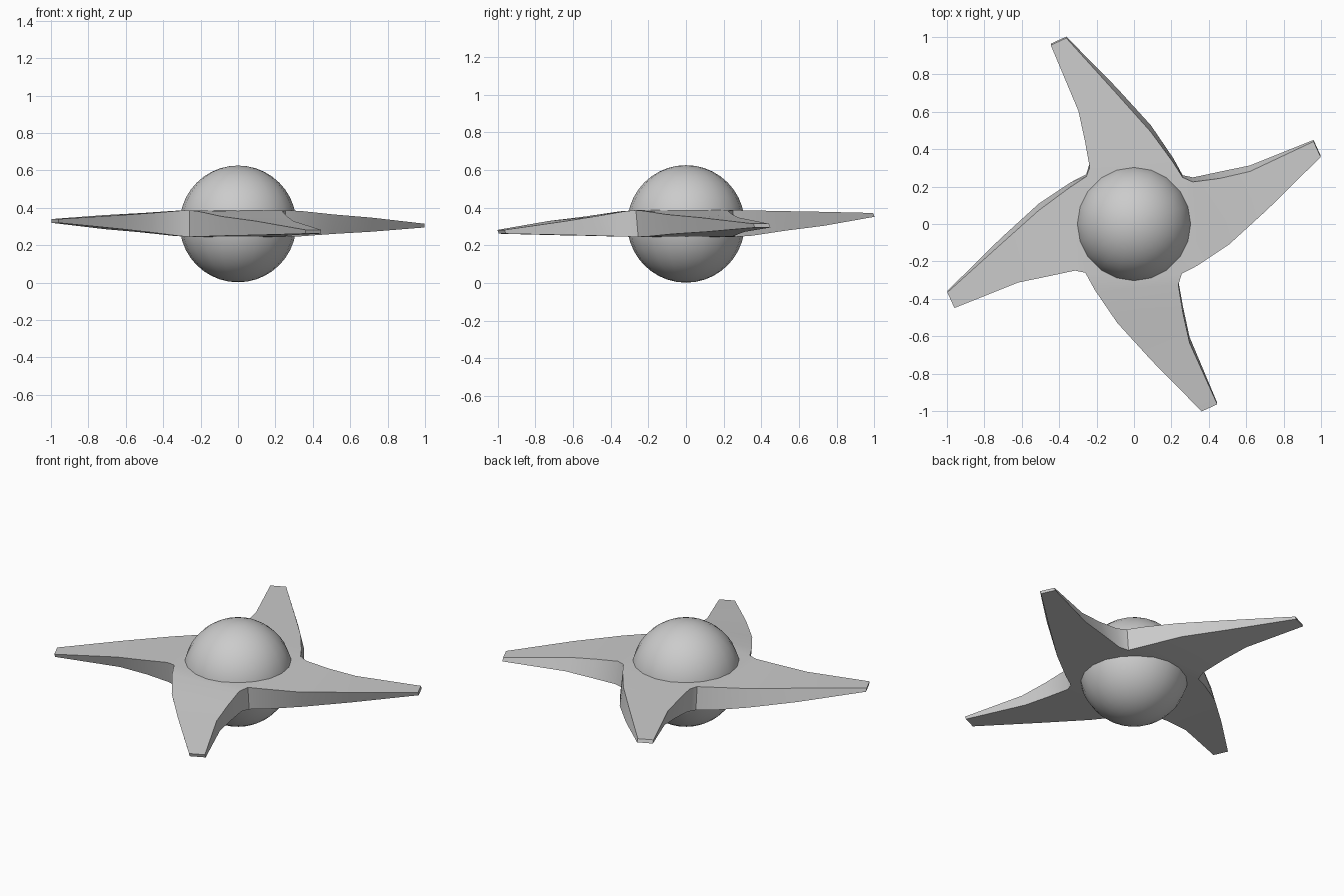
import bpy, bmesh
from math import radians
from mathutils import Matrix

if "Cube" in bpy.data.objects:
    bpy.data.objects.remove(bpy.data.objects["Cube"])

# Central ball
bpy.ops.mesh.primitive_uv_sphere_add(segments=20, ring_count=20, radius=0.312, location=(0, 0, 0.314))
ball = bpy.context.object
ball.name = "ball"
bpy.ops.object.shade_smooth()

# One arm plan: (trailing edge xy, leading edge xy, progress to tip, sideways lean)
STATIONS = [
    ((0.26, 0.255), (0.255, -0.26), 0.0, 0.006),
    ((0.315, 0.237), (0.34, -0.21), 0.06, 0.012),
    ((0.46, 0.262), (0.51, -0.09), 0.31, 0.018),
    ((0.62, 0.297), (0.715, 0.095), 0.55, 0.016),
    ((0.96, 0.445), (0.998, 0.362), 1.0, 0.004),
]
TIP_Z = [0.305, 0.362, 0.33, 0.272]   # right, back, left, front
ROOT_TOP, ROOT_BOTTOM, TIP_HALF = 0.387, 0.245, 0.01

bm = bmesh.new()
for i, tip_z in enumerate(TIP_Z):
    turn = Matrix.Rotation(radians(90 * i), 3, 'Z')
    sections = []
    for trail, lead, t, lean in STATIONS:
        ring = []
        for xy, side in ((trail, 1), (lead, 1), (lead, -1), (trail, -1)):
            p = turn @ Matrix.Translation((xy[0], xy[1], 0)).translation
            p.y -= side * lean
            root = ROOT_TOP if side > 0 else ROOT_BOTTOM
            p.z = root + (tip_z + side * TIP_HALF - root) * t
            ring.append(bm.verts.new(p))
        sections.append(ring)
    for a, b in zip(sections, sections[1:]):
        for k in range(4):
            n = (k + 1) % 4
            bm.faces.new((a[k], a[n], b[n], b[k]))
    bm.faces.new(sections[-1])

# Weld arms at the shared corners and close the hub above and below
bmesh.ops.remove_doubles(bm, verts=bm.verts, dist=0.015)
rim = [e for e in bm.edges if e.is_boundary]
bmesh.ops.holes_fill(bm, edges=rim, sides=4)
bmesh.ops.recalc_face_normals(bm, faces=bm.faces)

mesh = bpy.data.meshes.new("four_arm_blade")
bm.to_mesh(mesh)
bm.free()
blade = bpy.data.objects.new("four_arm_blade", mesh)
bpy.context.collection.objects.link(blade)
bpy.ops.object.select_all(action='DESELECT')
blade.select_set(True)
bpy.context.view_layer.objects.active = blade
bpy.ops.object.shade_smooth_by_angle(angle=radians(30))
